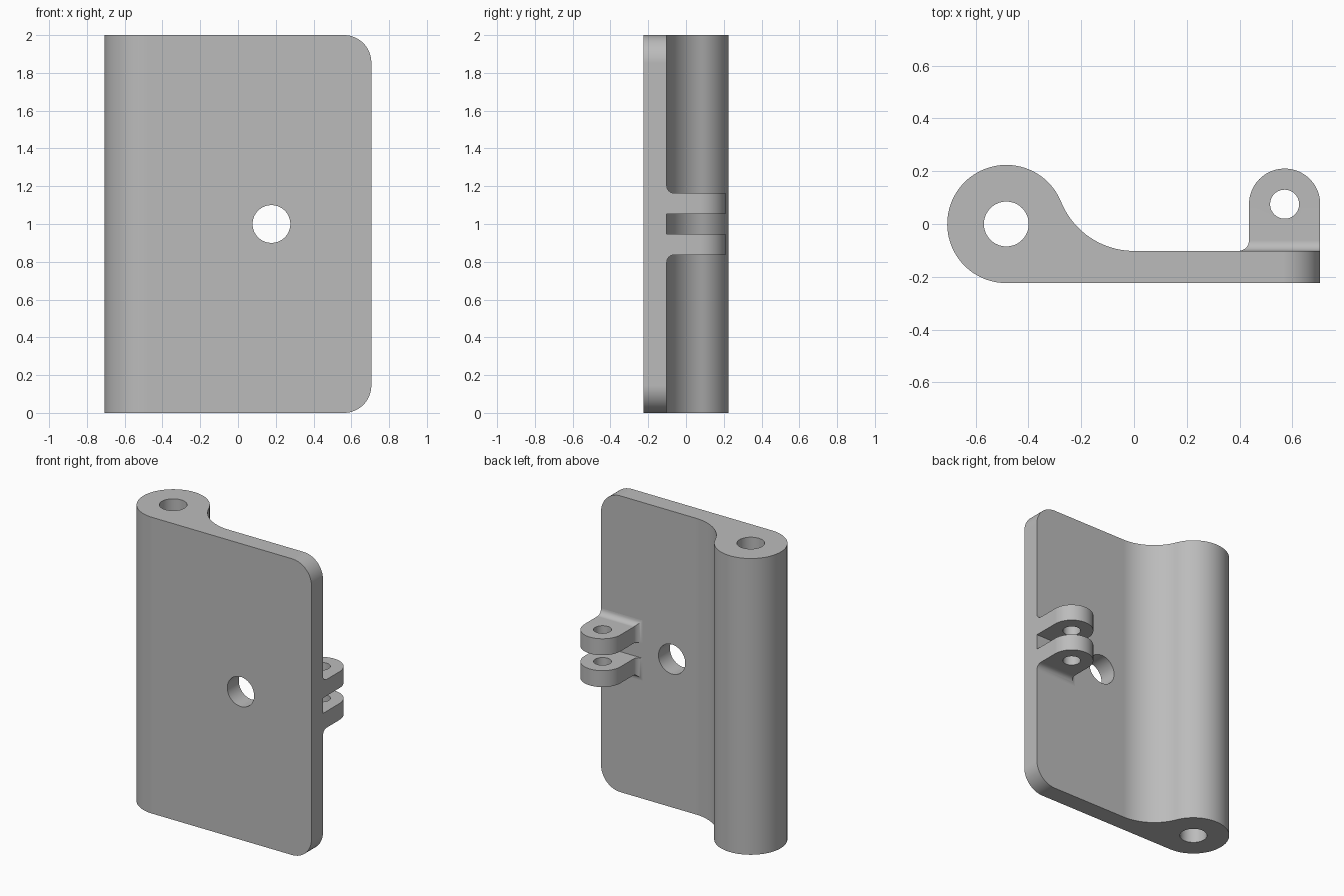
import bpy, bmesh
from math import sin, cos, pi, atan2, hypot, radians
from mathutils import Vector

cube = bpy.data.objects.get("Cube")
if cube:
    bpy.data.objects.remove(cube, do_unlink=True)

grey = bpy.data.materials.new("plain grey")
grey.use_nodes = True
grey.diffuse_color = (0.5, 0.5, 0.5, 1)
grey.node_tree.nodes["Principled BSDF"].inputs["Base Color"].default_value = (0.5, 0.5, 0.5, 1)


def loft(name, rings):
    """Solid skinned through rings of equal point count."""
    bm = bmesh.new()
    loops = [[bm.verts.new(p) for p in ring] for ring in rings]
    for a, b in zip(loops, loops[1:]):
        for i in range(len(a)):
            j = (i + 1) % len(a)
            bm.faces.new((a[i], a[j], b[j], b[i]))
    bm.faces.new(loops[0])
    bm.faces.new(loops[-1])
    bmesh.ops.recalc_face_normals(bm, faces=bm.faces)
    mesh = bpy.data.meshes.new(name)
    bm.to_mesh(mesh)
    bm.free()
    mesh.materials.append(grey)
    obj = bpy.data.objects.new(name, mesh)
    bpy.context.collection.objects.link(obj)
    return obj


def arc(cx, cy, r, start, end, steps):
    return [(cx + r * cos(start + (end - start) * i / steps),
             cy + r * sin(start + (end - start) * i / steps)) for i in range(steps + 1)]


def prism_z(name, outline, z0, z1):
    return loft(name, [[(x, y, z) for x, y in outline] for z in (z0, z1)])


def prism_y(name, outline, y0, y1):
    return loft(name, [[(x, y, z) for x, z in outline] for y in (y0, y1)])


def circle(cx, cy, r, n=64):
    return arc(cx, cy, r, 0, 2 * pi, n)[:-1]


def select(obj):
    bpy.ops.object.select_all(action="DESELECT")
    obj.select_set(True)
    bpy.context.view_layer.objects.active = obj


def boolean(obj, tool, operation="DIFFERENCE"):
    mod = obj.modifiers.new("cut", "BOOLEAN")
    mod.solver = "EXACT"
    mod.operation = operation
    mod.object = tool
    select(obj)
    bpy.ops.object.modifier_apply(modifier=mod.name)
    bpy.data.objects.remove(tool, do_unlink=True)


def finish(obj):
    select(obj)
    bpy.ops.object.shade_smooth_by_angle(angle=radians(30))
    mod = obj.modifiers.new("even shading", "WEIGHTED_NORMAL")
    mod.keep_sharp = True


# Main dimensions
right, barrel_x, barrel_r = 0.706, -0.484, 0.224
plate_back = -0.102

# Hinge leaf: barrel, concave blend and plate in one extruded profile
drop = -plate_back
blend_r = (barrel_x**2 + drop**2 - barrel_r**2) / (2 * (barrel_r + drop))
blend_y = plate_back + blend_r
lean = atan2(blend_y, -barrel_x)
profile = arc(barrel_x, 0, barrel_r, lean, 1.5 * pi, 64)
profile += [(0.9, -barrel_r), (0.9, plate_back)]
profile += arc(0, blend_y, blend_r, -pi / 2, lean - pi, 20)[:-1]
leaf = prism_z("hinge_leaf", profile, -0.1, 2.1)

# Trim to height, with rounded outer corners
corner = 0.145
trim = [(-1, 0)]
trim += arc(right - corner, corner, corner, -pi / 2, 0, 16)
trim += arc(right - corner, 2 - corner, corner, 0, pi / 2, 16)
trim += [(-1, 2)]
boolean(leaf, prism_y("trim", trim, -0.5, 0.5), "INTERSECT")

# Pin bore and plate hole
boolean(leaf, prism_z("pin_bore", circle(barrel_x, 0, 0.085), -0.2, 2.2))
boolean(leaf, prism_y("plate_hole", circle(0.177, 1, 0.1), -0.5, 0.5))
finish(leaf)

# Clevis lugs: flared foot, straight sides and round end as one loft along y
lug_r, lug_y, half_height, flare = 0.135, 0.075, 0.163, 0.04
lug_x = right - lug_r


def section(x0, x1, y, half):
    return [(x0, y, 1 - half), (x1, y, 1 - half), (x1, y, 1 + half), (x0, y, 1 + half)]


rings = []
for i in range(9):
    a = pi / 2 * i / 8
    d = flare * (1 - sin(a))
    rings.append(section(lug_x - lug_r - d, right, plate_back + flare * (1 - cos(a)), half_height + d))
for i in range(25):
    a = pi / 2 * i / 24.5
    w = lug_r * cos(a)
    rings.append(section(lug_x - w, lug_x + w, lug_y + lug_r * sin(a), half_height))
lugs = loft("clevis_lugs", rings)

# Slot between the lugs and the cross pin hole
slot = [(0, 0.948), (1, 0.948), (1, 1.052), (0, 1.052)]
boolean(lugs, prism_y("slot", slot, plate_back - 0.1, 0.5))
boolean(lugs, prism_z("cross_hole", circle(lug_x, lug_y, 0.055, 48), 0.5, 1.5))
finish(lugs)
